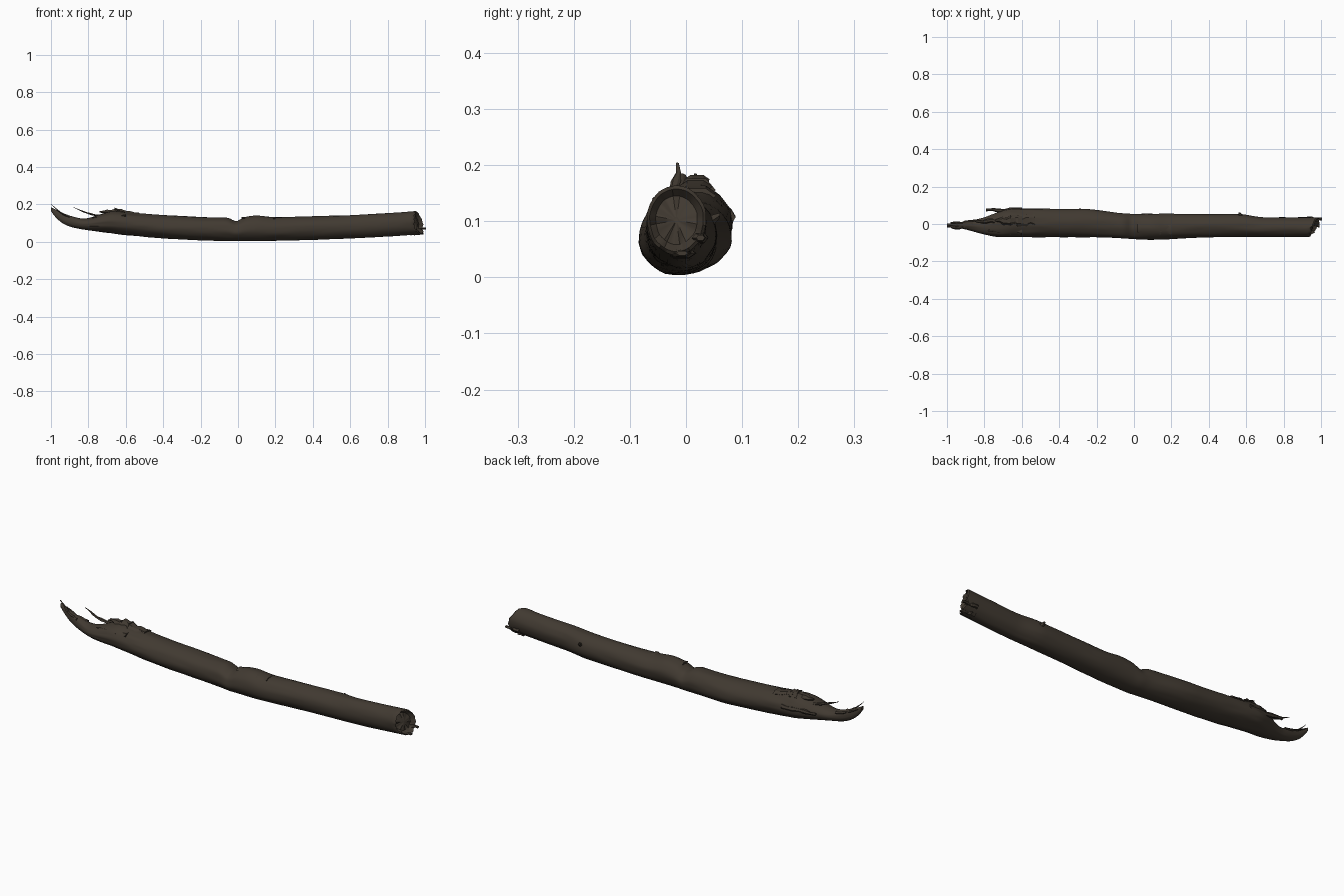
import bpy, bmesh, math
from mathutils import Vector, noise

cube = bpy.data.objects.get("Cube")
if cube:
    bpy.data.objects.remove(cube, do_unlink=True)

# Single dark bark colour
colour = (0.053, 0.042, 0.031, 1)
bark = bpy.data.materials.new("dark bark")
bark.use_nodes = True
bark.diffuse_color = colour
bark.node_tree.nodes["Principled BSDF"].inputs["Base Color"].default_value = colour


def build_object(name, rings, angle):
    """Skin a list of equal rings, close both ends and smooth the result."""
    bm = bmesh.new()
    rows = [[bm.verts.new(point) for point in ring] for ring in rings]
    for near_row, far_row in zip(rows, rows[1:]):
        for i in range(len(near_row)):
            bm.faces.new((near_row[i - 1], near_row[i], far_row[i], far_row[i - 1]))
    bm.faces.new(rows[0])
    bm.faces.new(rows[-1])
    bmesh.ops.recalc_face_normals(bm, faces=bm.faces)
    mesh = bpy.data.meshes.new(name)
    bm.to_mesh(mesh)
    bm.free()
    mesh.materials.append(bark)
    part = bpy.data.objects.new(name, mesh)
    bpy.context.collection.objects.link(part)
    bpy.ops.object.select_all(action="DESELECT")
    part.select_set(True)
    bpy.context.view_layer.objects.active = part
    bpy.ops.object.shade_smooth_by_angle(angle=math.radians(angle))


def ramp(start, end, value):
    """Smooth change from zero at start to one at end."""
    t = min(1, max(0, (value - start) / (end - start)))
    return t * t * (3 - 2 * t)


def bump(middle, width, value):
    return math.exp(-((value - middle) / width) ** 2)


def outline(x):
    """Bowed trunk limits; the torn end narrows to an upturned tongue."""
    torn = ramp(-0.65, -0.85, x)
    tip = max(0, (-x - 0.8) / 0.2) ** 2
    curve = x * x
    if x < 0:
        bottom = 0.004 + 0.09 * curve + 0.07 * tip * tip
        top = 0.13 + 0.08 * curve - 0.065 * torn + 0.04 * tip
    else:
        bottom = 0.004 + 0.038 * curve
        top = 0.13 + 0.036 * curve
    top += 0.01 * bump(0.1, 0.06, x) - 0.02 * bump(-0.01, 0.03, x)
    right = -0.07 - 0.014 * bump(0.1, 0.2, x) + 0.055 * ramp(-0.7, -1, x)
    left = 0.082 - 0.028 * ramp(-0.3, 0, x) - 0.018 * ramp(0.55, 0.7, x)
    left -= 0.055 * torn + 0.025 * ramp(-0.8, -1, x)
    return right, left, bottom, top


def surface_point(x, angle, shrink=1):
    right, left, bottom, top = outline(x)
    d = Vector((0, math.cos(angle), math.sin(angle)))
    # long bark ridges plus broader lumps, rougher towards the torn end
    rough = 0.018 + 0.03 * ramp(-0.4, -0.6, x)
    scale = 1 + rough * noise.noise(Vector((x * 9, d.y * 5, d.z * 5)))
    scale += 0.035 * noise.noise(Vector((x * 4 + 7, d.y * 2, d.z * 2)))
    scale *= shrink
    point = Vector((x,
                    (left + right) / 2 + d.y * scale * (left - right) / 2,
                    (top + bottom) / 2 + d.z * scale * (top - bottom) / 2))
    # the snapped end leans outwards on its low rear side
    lean = 0.024 * d.y - 0.013 * d.z - 0.012 + 0.012 * noise.noise(d * 3)
    point.x += ramp(0.85, 0.97, x) * lean * shrink
    return point


def trunk_ring(x, shrink=1, shift=0):
    sides = 40
    return [surface_point(x, math.tau * i / sides, shrink) + Vector((shift, 0, 0))
            for i in range(sides)]


# Trunk, with a dished snapped face
steps = 150
trunk_end = 0.97
rings = [trunk_ring(-1 + (1 + trunk_end) * i / steps) for i in range(steps + 1)]
for shrink in (0.9, 0.7, 0.4, 0.1):
    rings.append(trunk_ring(trunk_end, shrink, 0.006 if shrink == 0.9 else -0.014))
build_object("trunk", rings, 40)


def splinter(name, x, degrees, reach, lift, width, flat=0.5, blunt=0.2):
    """Sliver growing out of the trunk skin and curling up to its tip."""
    root = surface_point(x, math.radians(degrees), 0.9)
    rings = []
    count = 6
    for i in range(count + 1):
        t = i / count
        middle = root + Vector((reach * t, 0, lift * t ** 1.5))
        middle.y += 0.004 * math.sin(t * 9)
        radius = width * (1 - (1 - blunt) * t * t) * (1 + 0.15 * math.cos(i * math.pi))
        rings.append([middle + Vector((0, math.cos(a), flat * math.sin(a))) * radius
                      for a in (math.tau * k / 6 for k in range(6))])
    build_object(name, rings, 30)


# Torn wood at the broken end
splinter("thin_splinter", -0.74, 70, -0.14, 0.045, 0.012)
splinter("rear_splinter", -0.6, 10, -0.19, 0.01, 0.013, 1, 0.5)
splinter("bark_flap", -0.53, 80, -0.13, 0.03, 0.032, 0.4, 0.6)
splinter("flap_tail", -0.62, 80, -0.12, 0.005, 0.03, 0.7)
splinter("front_flap", -0.6, 130, -0.18, -0.01, 0.02)
splinter("tip_splinter", -0.86, 60, -0.12, 0.045, 0.014)
splinter("tip_fork", -0.9, 120, -0.1, 0.07, 0.012)

# Lifted bark edge beside the notch
splinter("notch_bark", 0.2, 100, -0.18, 0.003, 0.03, 0.3, 0.7)

# Jagged rim pieces on the snapped end
splinter("rear_rim", 0.92, -30, 0.08, 0, 0.014, 0.7, 0.5)
splinter("low_rim", 0.92, -80, 0.07, 0, 0.024, 0.4, 0.4)

# Broken twig stub on the rear side
root = surface_point(0.57, math.radians(20), 0.9)
twig = []
for i in range(4):
    middle = root + Vector((-0.3, 1, 0.7)) * 0.006 * i
    twig.append([middle + Vector((math.cos(a), 0, math.sin(a))) * (0.014 - 0.003 * i)
                 for a in (math.tau * k / 6 for k in range(6))])
build_object("twig_stub", twig, 30)
